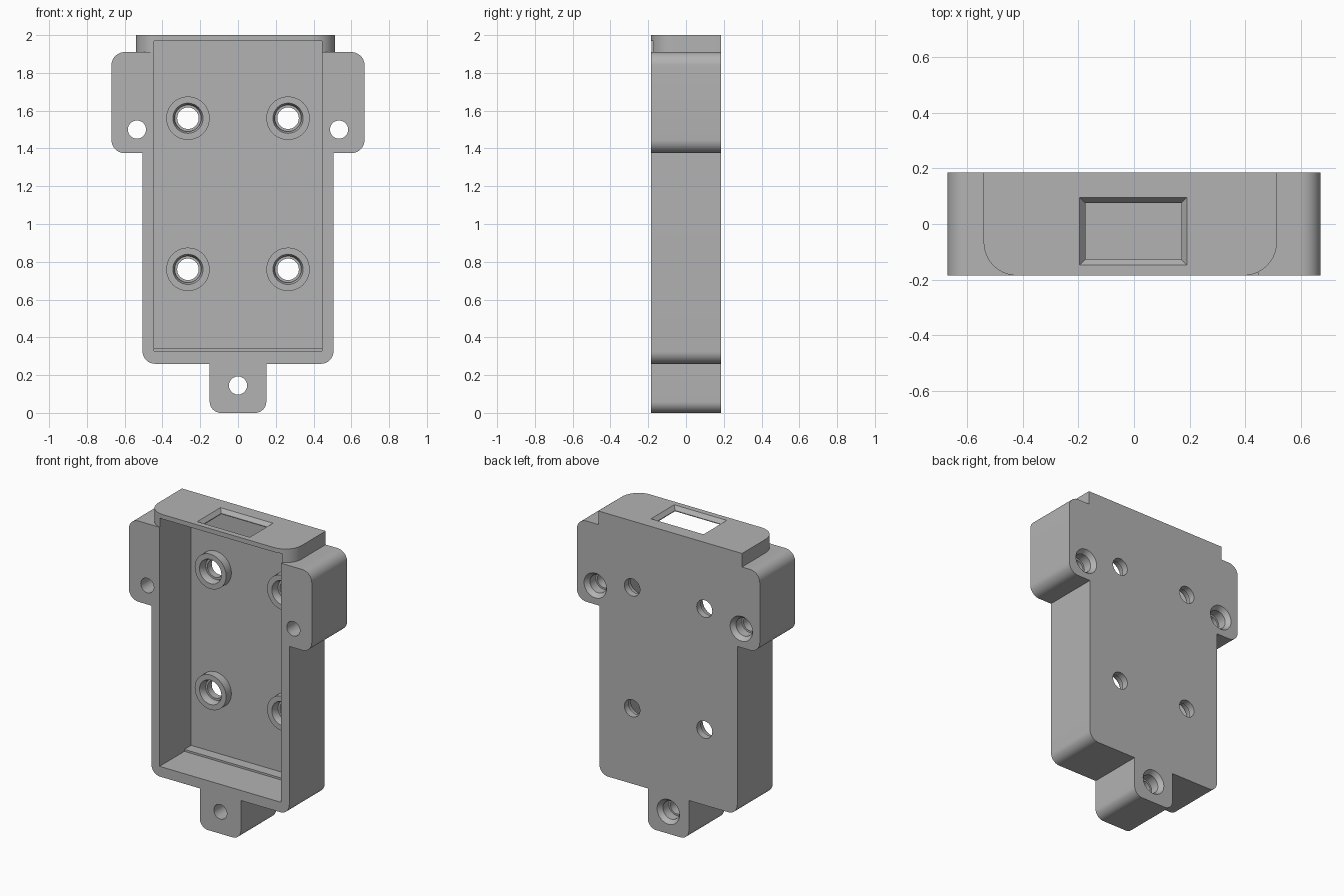
import bpy, bmesh, math
from mathutils import Vector, Matrix

cube = bpy.data.objects.get("Cube")
if cube:
    bpy.data.objects.remove(cube, do_unlink=True)

FRONT, BACK, INNER = -0.185, 0.185, 0.145

grey = bpy.data.materials.new("plain grey")
grey.use_nodes = True
grey.diffuse_color = (0.45, 0.45, 0.45, 1)
grey.node_tree.nodes["Principled BSDF"].inputs["Base Color"].default_value = (0.45, 0.45, 0.45, 1)


def rounded(corners, steps=10):
    """Outline from (x, y, radius) corners, each replaced by an arc."""
    out = []
    for i, (x, y, r) in enumerate(corners):
        p = Vector((x, y))
        if r == 0:
            out.append(p)
            continue
        a = (Vector(corners[i - 1][:2]) - p).normalized()
        b = (Vector(corners[(i + 1) % len(corners)][:2]) - p).normalized()
        for k in range(steps + 1):
            t = k / steps * math.pi / 2
            out.append(p + r * (a * (1 - math.sin(t)) + b * (1 - math.cos(t))))
    return out


def finish(name, bm):
    bmesh.ops.recalc_face_normals(bm, faces=bm.faces)
    mesh = bpy.data.meshes.new(name)
    bm.to_mesh(mesh)
    bm.free()
    mesh.materials.append(grey)
    obj = bpy.data.objects.new(name, mesh)
    bpy.context.collection.objects.link(obj)
    return obj


def loft(name, rings):
    """Solid through a list of equal-length rings of 3D points."""
    bm = bmesh.new()
    loops = [[bm.verts.new(p) for p in ring] for ring in rings]
    n = len(loops[0])
    for lo, hi in zip(loops, loops[1:]):
        for i in range(n):
            j = (i + 1) % n
            bm.faces.new((lo[i], lo[j], hi[j], hi[i]))
    bm.faces.new(loops[0])
    bm.faces.new(loops[-1])
    return finish(name, bm)


def box(name, x0, x1, y0, y1, z0, z1):
    ring = [(x0, y0), (x1, y0), (x1, y1), (x0, y1)]
    return loft(name, [[(x, y, z) for x, y in ring] for z in (z0, z1)])


def turned(name, x, z, profile, sides=40):
    """Round solid along y from (y, radius) steps."""
    angles = [2 * math.pi * k / sides for k in range(sides)]
    return loft(name, [[(x + r * math.cos(a), y, z + r * math.sin(a)) for a in angles]
                       for y, r in profile])


def combine(target, tool, operation):
    mod = target.modifiers.new(tool.name, "BOOLEAN")
    mod.operation, mod.solver, mod.object = operation, "EXACT", tool
    bpy.context.view_layer.update()
    mesh = bpy.data.meshes.new_from_object(
        target.evaluated_get(bpy.context.evaluated_depsgraph_get()))
    target.modifiers.clear()
    target.data = mesh
    bpy.data.objects.remove(tool, do_unlink=True)


# Plate outline with wings and bottom tab
half = [(0.15, 0, 0.06), (0.15, 0.26, 0), (0.505, 0.26, 0.065), (0.505, 1.375, 0),
        (0.67, 1.375, 0.07), (0.67, 1.91, 0.07)]
outline = rounded(half + [(-x, z, r) for x, z, r in reversed(half)])
case = loft("case", [[(p.x, y, p.y) for p in outline] for y in (FRONT, BACK)])

# Top cap with rounded front corners
cap_ring = rounded([(-0.54, FRONT, 0.12), (0.513, FRONT, 0.12), (0.513, BACK, 0), (-0.54, BACK, 0)])
combine(case, loft("top_cap", [[(p.x, p.y, z) for p in cap_ring] for z in (1.91, 2.0)]), "UNION")

# Open-fronted cavity with a low ledge at its foot
combine(case, box("cavity", -0.445, 0.445, FRONT - 0.1, INNER, 0.327, 1.97), "DIFFERENCE")
combine(case, box("ledge", -0.46, 0.46, 0.075, INNER + 0.01, 0.31, 0.34), "UNION")

# Tapered window in the top
def window_ring(grow, z):
    x0, x1, y0, y1 = -0.175 - grow, 0.17 + grow, -0.128 - grow, 0.075 + grow
    return [(x0, y0, z), (x1, y0, z), (x1, y1, z), (x0, y1, z)]

combine(case, loft("window", [window_ring(0, 1.95), window_ring(0, 1.975),
                              window_ring(0.02, 2.0), window_ring(0.02, 2.05)]), "DIFFERENCE")

# Screw bosses inside, with stepped holes through the back
for x in (-0.265, 0.265):
    for z in (0.76, 1.56):
        combine(case, turned("boss", x, z, [(INNER - 0.055, 0.115), (INNER + 0.01, 0.115)]), "UNION")
        combine(case, turned("boss_hole", x, z, [
            (INNER - 0.1, 0.08), (INNER - 0.055, 0.08), (INNER - 0.03, 0.07),
            (INNER - 0.005, 0.07), (INNER - 0.005, 0.057), (BACK + 0.05, 0.057)]), "DIFFERENCE")

# Mounting holes countersunk from the back
for x, z in ((-0.535, 1.50), (0.535, 1.50), (0, 0.145)):
    combine(case, turned("mount_hole", x, z, [
        (FRONT - 0.05, 0.048), (BACK - 0.09, 0.048), (BACK - 0.09, 0.06),
        (BACK - 0.03, 0.06), (BACK, 0.082), (BACK + 0.05, 0.082)]), "DIFFERENCE")

# Smooth the rounded corners, keep hard edges
bpy.ops.object.select_all(action="DESELECT")
case.select_set(True)
bpy.context.view_layer.objects.active = case
bpy.ops.object.shade_smooth_by_angle(angle=math.radians(25))
